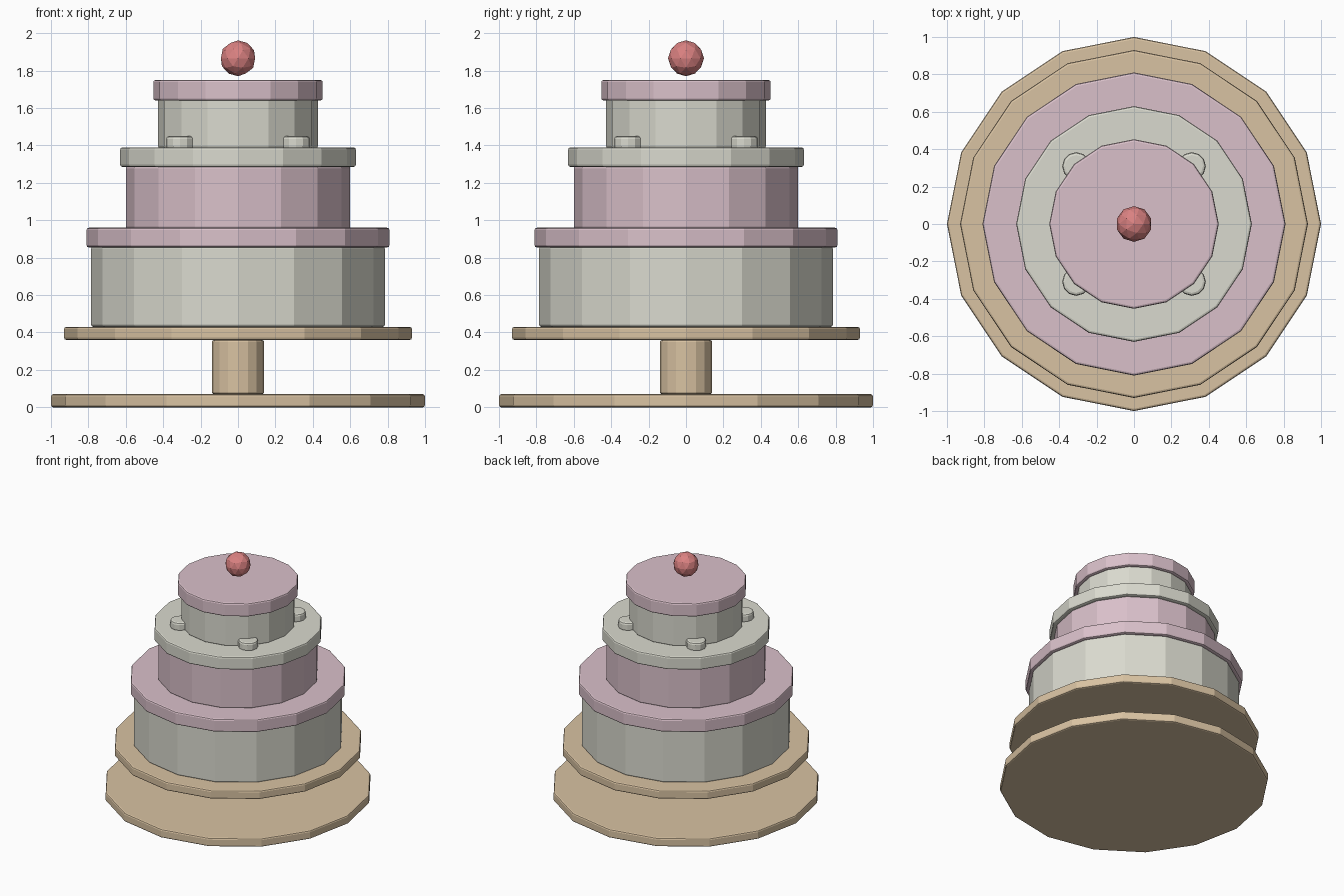
import bpy, math

cube = bpy.data.objects.get("Cube")
if cube:
    bpy.data.objects.remove(cube, do_unlink=True)


def material(name, color):
    m = bpy.data.materials.new(name)
    m.use_nodes = True
    m.diffuse_color = (*color, 1)
    m.node_tree.nodes["Principled BSDF"].inputs["Base Color"].default_value = (*color, 1)
    return m


tan = material("tan wood", (0.69, 0.54, 0.36))
cream = material("cream icing", (0.70, 0.70, 0.62))
pink = material("pink icing", (0.70, 0.53, 0.59))
red = material("cherry red", (0.70, 0.22, 0.22))


def disc(name, radius, bottom, top, mat, x=0, y=0, sides=16, bevel=0.012):
    """Upright faceted cylinder with softened rims."""
    bpy.ops.mesh.primitive_cylinder_add(vertices=sides, radius=radius, depth=top - bottom,
                                        location=(x, y, (bottom + top) / 2))
    ob = bpy.context.object
    ob.name = name
    ob.data.materials.append(mat)
    mod = ob.modifiers.new("rim bevel", 'BEVEL')
    mod.width = bevel
    mod.segments = 2
    mod.limit_method = 'ANGLE'
    mod.angle_limit = math.radians(50)
    return ob


# Stand
disc("stand_base", 1.0, 0.0, 0.07, tan)
disc("stand_stem", 0.14, 0.07, 0.36, tan)
disc("stand_plate", 0.93, 0.36, 0.43, tan)

# Cake tiers, each capped by a slightly wider icing layer
disc("bottom_tier", 0.785, 0.43, 0.86, cream)
disc("bottom_icing", 0.81, 0.855, 0.96, pink)
disc("middle_tier", 0.60, 0.955, 1.29, pink)
disc("middle_icing", 0.63, 1.285, 1.39, cream)
disc("top_tier", 0.427, 1.385, 1.65, cream)
disc("top_icing", 0.453, 1.64, 1.75, pink)

# Icing dollops around the top tier
for i in range(4):
    a = math.radians(45 + 90 * i)
    disc(f"dollop_{i + 1}", 0.075, 1.38, 1.45, cream,
         0.437 * math.cos(a), 0.437 * math.sin(a), sides=12, bevel=0.015)

# Cherry
bpy.ops.mesh.primitive_ico_sphere_add(subdivisions=2, radius=0.096, location=(0, 0, 1.866))
cherry = bpy.context.object
cherry.name = "cherry"
cherry.data.materials.append(red)
